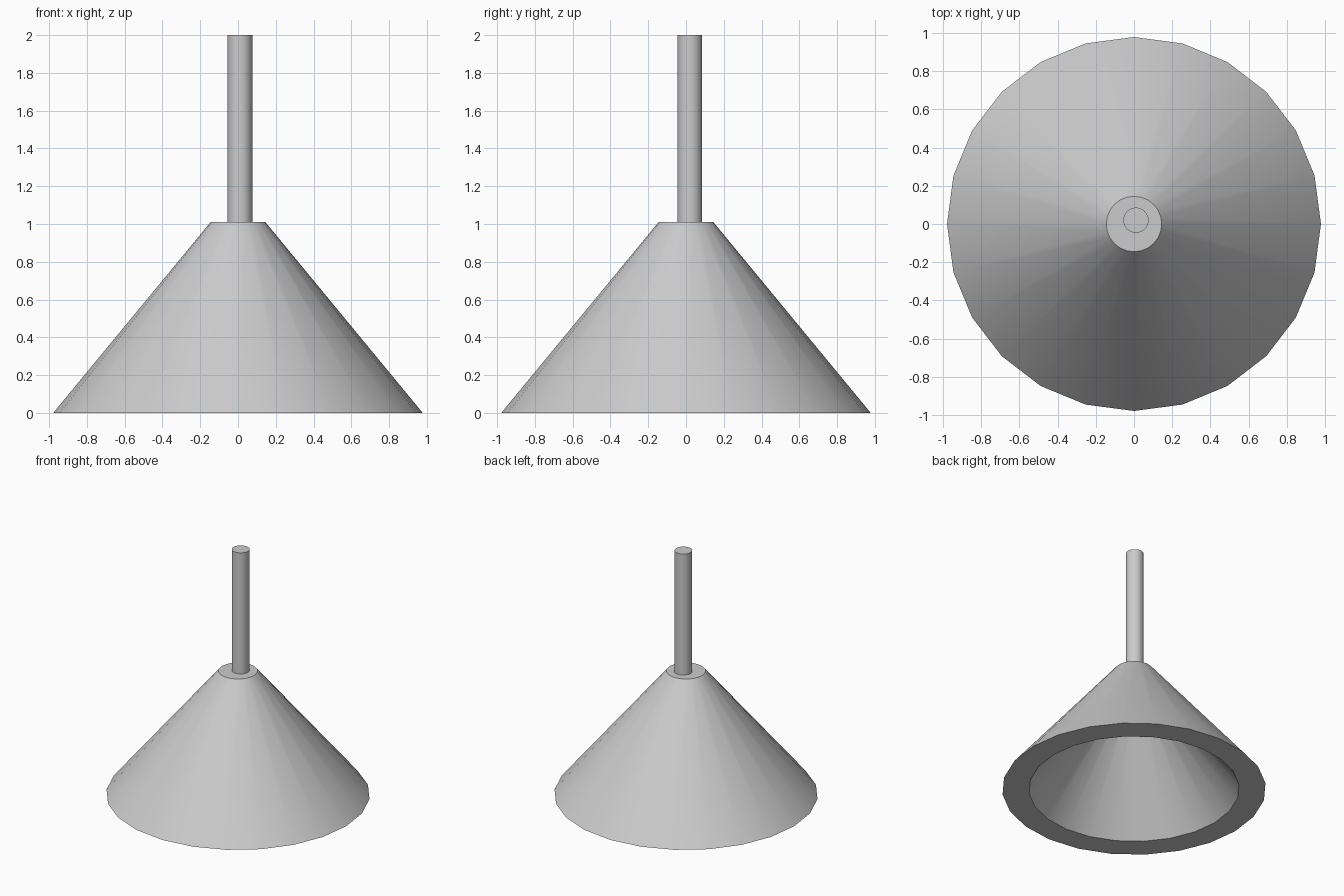
import bpy, bmesh
from math import cos, sin, tau, radians

if "Cube" in bpy.data.objects:
    bpy.data.objects.remove(bpy.data.objects["Cube"])


def lathe(name, profile, sides, centre=(0, 0)):
    """Spin an open (radius, z) profile around a vertical axis and cap both ends."""
    bm = bmesh.new()
    rings = [[bm.verts.new((centre[0] + r * cos(tau * i / sides),
                            centre[1] + r * sin(tau * i / sides), z))
              for i in range(sides)] for r, z in profile]
    for low, high in zip(rings, rings[1:]):
        for i in range(sides):
            j = (i + 1) % sides
            bm.faces.new((low[i], low[j], high[j], high[i]))
    bm.faces.new(rings[0])
    bm.faces.new(rings[-1])
    bmesh.ops.recalc_face_normals(bm, faces=bm.faces)
    mesh = bpy.data.meshes.new(name)
    bm.to_mesh(mesh)
    bm.free()
    obj = bpy.data.objects.new(name, mesh)
    bpy.context.collection.objects.link(obj)
    bpy.ops.object.select_all(action='DESELECT')
    obj.select_set(True)
    bpy.context.view_layer.objects.active = obj
    bpy.ops.object.shade_smooth_by_angle(angle=radians(30))
    return obj


# Hollow conical shade: cavity ceiling, inner wall, flat rim, outer wall, top
lathe("lamp_shade", [(0.116, 0.85), (0.78, 0), (0.978, 0), (0.145, 1.01)], 24)

# Slightly off-centre hanging rod
lathe("hanging_rod", [(0.066, 1.0), (0.066, 2.0)], 32, centre=(0.01, 0.02))
